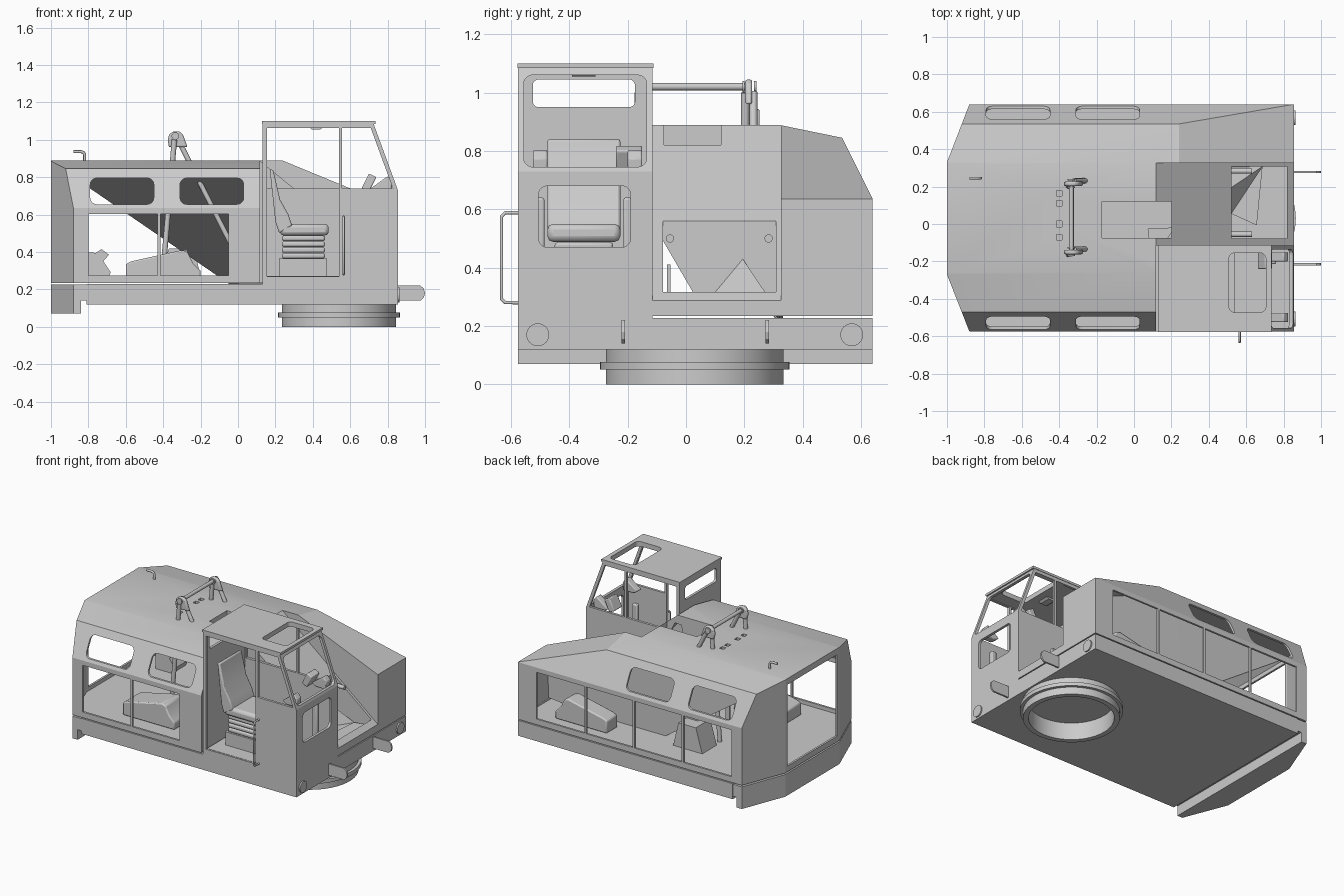
import bpy, bmesh
from math import sin, cos, pi, radians
from mathutils import Vector

if "Cube" in bpy.data.objects:
    bpy.data.objects.remove(bpy.data.objects["Cube"])

AX = {'x': lambda p, q, a: (a, p, q), 'y': lambda p, q, a: (p, a, q), 'z': lambda p, q, a: (p, q, a)}

def finish(name, bm, smooth=False):
    bmesh.ops.remove_doubles(bm, verts=bm.verts, dist=0.0003)
    bmesh.ops.recalc_face_normals(bm, faces=bm.faces)
    me = bpy.data.meshes.new(name)
    bm.to_mesh(me)
    bm.free()
    ob = bpy.data.objects.new(name, me)
    bpy.context.collection.objects.link(ob)
    if smooth:
        select(ob)
        bpy.ops.object.shade_smooth_by_angle(angle=radians(30))
    return ob

def select(ob):
    bpy.ops.object.select_all(action='DESELECT')
    ob.select_set(True)
    bpy.context.view_layer.objects.active = ob

def loft(bm, rings):
    vs = [[bm.verts.new(p) for p in r] for r in rings]
    n = len(rings[0])
    for a, b in zip(vs, vs[1:]):
        for i in range(n):
            bm.faces.new((a[i], a[(i + 1) % n], b[(i + 1) % n], b[i]))
    bm.faces.new(vs[0])
    bm.faces.new(vs[-1])

def prism(name, pts, axis, a, b, bevel=0):
    bm = bmesh.new()
    loft(bm, [[AX[axis](p, q, h) for p, q in pts] for h in (a, b)])
    ob = finish(name, bm, bevel > 0)
    if bevel:
        m = ob.modifiers.new('bevel', 'BEVEL')
        m.width, m.segments = bevel, 2
    return ob

def rect(p0, p1, q0, q1, r=0):
    if not r:
        return [(p0, q0), (p1, q0), (p1, q1), (p0, q1)]
    out = []
    for k, (cx, cy) in enumerate([(p1 - r, q1 - r), (p0 + r, q1 - r), (p0 + r, q0 + r), (p1 - r, q0 + r)]):
        out += [(cx + r * cos((k + i / 5) * pi / 2), cy + r * sin((k + i / 5) * pi / 2)) for i in range(6)]
    return out

def circle(cx, cy, r, n=48):
    return [(cx + r * cos(2 * pi * i / n), cy + r * sin(2 * pi * i / n)) for i in range(n)]

def box(name, x0, x1, y0, y1, z0, z1, bevel=0):
    return prism(name, rect(x0, x1, y0, y1), 'z', z0, z1, bevel)

def tube(name, pts, r):
    cu = bpy.data.curves.new(name, 'CURVE')
    cu.dimensions, cu.bevel_depth, cu.bevel_resolution, cu.use_fill_caps = '3D', r, 3, True
    sp = cu.splines.new('POLY')
    sp.points.add(len(pts) - 1)
    for p, c in zip(sp.points, pts):
        p.co = (*c, 1)
    ob = bpy.data.objects.new(name, cu)
    bpy.context.collection.objects.link(ob)
    return ob

def apply(ob, m):
    select(ob)
    bpy.ops.object.modifier_apply(modifier=m.name)

def cut(ob, *shapes):
    for s in shapes:
        c = prism('cutter', *s)
        m = ob.modifiers.new('cut', 'BOOLEAN')
        m.operation, m.object, m.solver = 'DIFFERENCE', c, 'EXACT'
        apply(ob, m)
        bpy.data.objects.remove(c)

def hollow(ob, t):
    bm = bmesh.new()
    bm.from_mesh(ob.data)
    bmesh.ops.remove_doubles(bm, verts=bm.verts, dist=0.0005)
    bmesh.ops.recalc_face_normals(bm, faces=bm.faces)
    bm.to_mesh(ob.data)
    bm.free()
    m = ob.modifiers.new('thick', 'SOLIDIFY')
    m.thickness, m.offset, m.use_even_offset = t, -1, True
    apply(ob, m)

# Engine housing: lofted section, chamfered rear corners, boom well and cab corner removed
sec = [(-.575, .235), (-.575, .635), (-.47, .845), (-.26, .888), (.325, .888), (.535, .845), (.64, .635), (.64, .235)]
nose = [(.64 if y == .535 else y, min(z, .635)) for y, z in sec]
bm = bmesh.new()
loft(bm, [[(x, y, z) for y, z in s] for x, s in ((-1, sec), (.24, sec), (.855, nose))])
for co, no in (((-1, .33, 0), (-.31, .12, 0)), ((-1, -.27, 0), (-.305, -.12, 0))):
    r = bmesh.ops.bisect_plane(bm, geom=bm.verts[:] + bm.edges[:] + bm.faces[:], plane_co=co, plane_no=no, clear_outer=True)
    bmesh.ops.edgeloop_fill(bm, edges=[e for e in r['geom_cut'] if isinstance(e, bmesh.types.BMEdge)])
house = finish('engine_housing', bm)
cut(house, (rect(.118, 1, -1, -.115), 'z', 0, 1.2),
    ([(.055, .938), (.935, .222), (.935, 1.1), (.055, 1.1)], 'y', -.2, .325))
hollow(house, .014)
# Housing openings: side bays, sloped windows, rear, well plate, roof slots
bays = [(-.8, -.43), (-.415, -.05), (-.035, .325), (.34, .71)]
cuts = [(rect(a, b, .275, .602), 'y', .6, .7) for a, b in bays]
cuts += [(rect(a, b, .275, .602), 'y', -.65, -.54) for a, b in bays[:2]]
for a, b in ((-.79, -.45), (-.31, .03)):
    cuts += [(rect(a, b, .655, .795, .035), 'y', s, e) for s, e in ((.5, .7), (-.65, -.44))]
cuts += [(rect(-.245, .305, .275, .845), 'x', -1.1, -.95),
         (rect(.52, .818, -.078, .308), 'z', .262, 1), (rect(-.17, .2, -.075, .12), 'z', .75, 1)]
cuts += [(rect(-.415, -.385, y - .015, y + .015), 'z', .8, 1) for y in (.165, .11, 0, -.07)]
cut(house, *cuts)
select(house)
bpy.ops.object.shade_smooth_by_angle(angle=radians(20))

# Base frame and rear counterweight lip
box('base_frame', -.81, .855, -.575, .64, .12, .228)
box('base_step', -.845, -.805, -.574, .639, .14, .225)
prism('counterweight_lip', [(-.84, -.575), (-.84, .64), (-.88, .64), (-1, .33), (-1, -.27), (-.88, -.575)], 'z', .07, .225)
for i, y in enumerate((-.15, .03, .21)):
    prism(f'rear_bolt_{i}', circle(y, .19, .013, 16), 'x', -1, -.99)

# Swing ring: hollow stack with flange
bm = bmesh.new()
prof = [(.27, 0), (.305, 0), (.305, .05), (.325, .05), (.325, .076), (.305, .076), (.305, .125), (.27, .125)]
n = 64
rings = [[bm.verts.new((.54 + r * cos(2 * pi * k / n), .03 + r * sin(2 * pi * k / n), z)) for r, z in prof] for k in range(n)]
for k in range(n):
    a, b = rings[k], rings[(k + 1) % n]
    for i in range(8):
        bm.faces.new((a[i], a[(i + 1) % 8], b[(i + 1) % 8], b[i]))
finish('swing_ring', bm, True)

# Cab shell with door, windows and roof hatch
cab = prism('cab', [(.13, .228), (.855, .228), (.855, .73), (.725, 1.085), (.13, 1.085)], 'y', -.575, -.115)
hollow(cab, .018)
hatch = (rect(.508, .705, -.472, -.155, .03), 'z', 1.03, 1.2)
cut(cab, (rect(.155, .54, .27, 1.062), 'y', -.6, -.5),
    (rect(.155, .54, .74, 1.062), 'y', -.2, -.1),
    ([(.557, .74), (.828, .74), (.71, 1.062), (.557, 1.062)], 'y', -.6, -.05),
    (rect(-.556, -.135, .745, 1.06, .03), 'x', .69, .95),
    (rect(-.505, -.19, .47, .68, .03), 'x', .8, .95),
    (rect(-.525, -.175, .95, 1.045, .02), 'x', .1, .2), hatch)
roof = box('cab_roof_plate', .127, .735, -.578, -.112, 1.084, 1.1)
cut(roof, hatch)
box('door_lower_frame', .155, .54, -.565, -.15, .24, .272)
prism('ceiling_lamp', [(.375, 1.07), (.46, 1.07), (.44, 1.055), (.395, 1.055)], 'y', -.39, -.31)

# Operator seat
box('seat_base', .22, .475, -.455, -.245, .27, .365)
for i in range(4):
    box(f'seat_bellows_{i}', .235, .465, -.45, -.25, .365 + i * .031, .394 + i * .031, .01)
box('seat_cushion', .225, .485, -.475, -.225, .488, .55, .02)
prism('seat_back', [(.17, .84), (.188, .84), (.225, .68), (.27, .6), (.29, .54), (.22, .5), (.2, .56)], 'y', -.475, -.225, .008)
# Consoles and display
for i, y in enumerate((-.525, -.2)):
    prism(f'side_console_{i}', [(.71, .74), (.8, .805), (.825, .775), (.82, .72), (.74, .72)], 'y', y, y + .05, .006)
prism('display', [(.66, .74), (.7, .82), (.74, .8), (.7, .72)], 'y', -.24, -.15, .006)
for i, y in enumerate((-.515, -.215)):
    box(f'pedal_post_{i}', .72, .76, y, y + .03, .27, .64, .008)

# Grab rail beside the door
tube('grab_rail', [(.565, -.575, .28), (.565, -.62, .28), (.565, -.632, .292), (.565, -.632, .575), (.565, -.62, .588), (.565, -.575, .588)], .006)

# Front lugs and lamps
for i, y in enumerate((-.215, .278)):
    prism(f'front_lug_{i}', [(.85, .14), (.975, .14), (.993, .155), (1, .18), (.993, .205), (.975, .22), (.85, .22)], 'y', y - .006, y + .006)
for i, y in enumerate((-.508, .568)):
    prism(f'front_lamp_{i}', circle(y, .17, .039, 32), 'x', .85, .864)

# Gantry mast: paired struts, knuckles and cross bar
for i, y in enumerate((-.15, .215)):
    prism(f'mast_knuckle_{i}', [(-.37, .96), (-.33, .96), (-.27, .96), (-.295, 1.03), (-.315, 1.045), (-.345, 1.045), (-.368, 1.03), (-.375, 1.0)],
          'y', y - .012, y + .012, .008)
    tube(f'mast_rear_strut_{i}', [(-.34, y - .012, 1.0), (-.405, y - .012, .25)], .015)
    tube(f'mast_front_strut_{i}', [(-.32, y + .016, 1.0), (.06, y + .016, .25)], .014)
    for j, s in enumerate((-.022, .018)):
        prism(f'mast_pin_{i}_{j}', circle(-.335, 1.02, .02, 20), 'y', y + s, y + s + .008)
tube('mast_cross_bar', [(-.335, -.15, 1.02), (-.335, .215, 1.02)], .013)

# Exhaust pipe
tube('exhaust_pipe', [(-.82, .245, .87), (-.82, .245, .92), (-.825, .245, .931), (-.838, .245, .936), (-.88, .245, .936)], .008)

# Machinery inside the housing
eng = [(-.6, .249), (-.6, .335), (-.57, .35), (-.3, .41), (-.27, .4), (-.24, .34), (-.2, .3), (-.2, .249)]
prism('motor_left', eng, 'y', -.42, -.24, .008)
prism('motor_right', [(x + .85, z) for x, z in eng], 'y', .4, .52, .008)
prism('winch_block', [(-.42, .249), (-.37, .418), (-.235, .418), (-.195, .249)], 'y', .26, .42)
prism('rear_pump', [(-.83, .249), (-.83, .4), (-.76, .395), (-.73, .415), (-.69, .385), (-.72, .35), (-.68, .29), (-.7, .249)], 'y', .27, .42)
box('inner_lever', -.3, -.27, -.065, -.053, .249, .41)
for i, y in enumerate((-.055, .283)):
    prism(f'boom_pivot_{i}', circle(y, .5, .014, 16), 'x', .52, .63)
